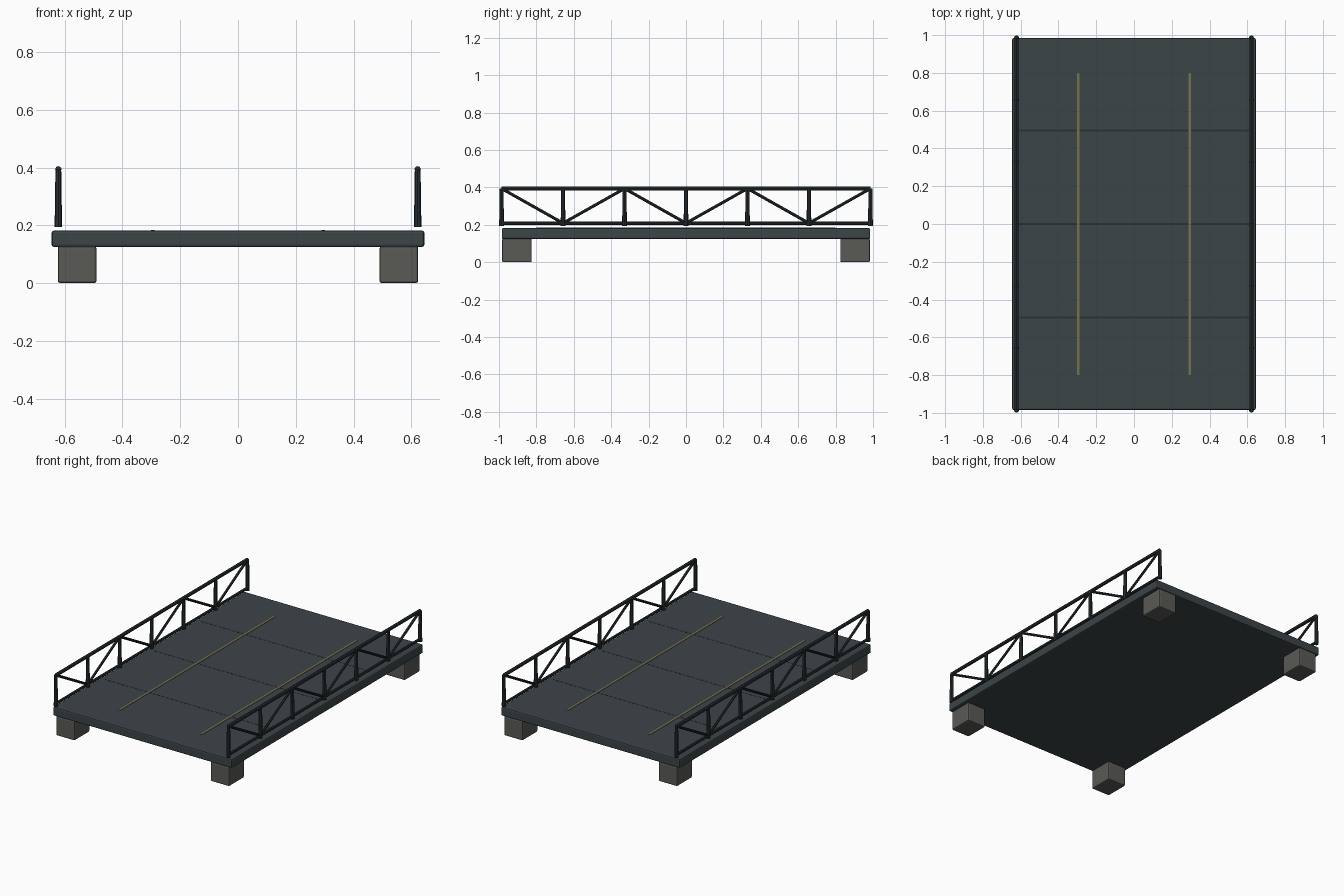
import bpy
from mathutils import Vector

if "Cube" in bpy.data.objects:
    bpy.data.objects.remove(bpy.data.objects["Cube"])


def material(name, rgb):
    m = bpy.data.materials.new(name)
    m.diffuse_color = (*rgb, 1)
    m.use_nodes = True
    m.node_tree.nodes["Principled BSDF"].inputs["Base Color"].default_value = m.diffuse_color
    return m


STEEL = material("deck_steel", (0.045, 0.058, 0.064))
DARK = material("dark_steel", (0.022, 0.03, 0.033))
CONCRETE = material("concrete", (0.1, 0.1, 0.09))
PAINT = material("faded_yellow", (0.19, 0.165, 0.08))


def box(name, centre, size, mat, bevel=0.0):
    bpy.ops.mesh.primitive_cube_add(size=1, location=centre)
    o = bpy.context.object
    o.name = name
    o.scale = size
    bpy.ops.object.transform_apply(location=False, rotation=False, scale=True)
    o.data.materials.append(mat)
    if bevel:
        b = o.modifiers.new("bevel", 'BEVEL')
        b.width = bevel
        b.segments = 2
    return o


def bar(name, a, b, r1, r2=None, mat=DARK):
    a, b = Vector(a), Vector(b)
    d = b - a
    bpy.ops.mesh.primitive_cone_add(vertices=8, radius1=r1, radius2=r2 or r1,
                                    depth=d.length, location=(a + b) / 2)
    o = bpy.context.object
    o.name = name
    o.rotation_euler = d.to_track_quat('Z', 'Y').to_euler()
    o.data.materials.append(mat)
    return o


# Deck slab
box("deck", (0, 0, 0.1565), (1.29, 1.97, 0.057), STEEL, 0.008)

# Panel seams across the deck
for y in (-0.495, 0, 0.495):
    box("panel_seam", (0, y, 0.184), (1.22, 0.008, 0.003), DARK)

LOW, HIGH, END, BAYS = 0.212, 0.397, 0.986, 6
for s in (-1, 1):
    # Painted lane line
    box("lane_line", (s * 0.295, 0, 0.185), (0.013, 1.6, 0.005), PAINT)

    # Corner piers
    for t in (-1, 1):
        box("pier", (s * 0.557, t * 0.904, 0.067), (0.134, 0.158, 0.128),
            CONCRETE, 0.008)

    # Truss railing: chords, tapered posts and zigzag diagonals
    x = s * 0.622
    bar("top_rail", (x, -END, HIGH), (x, END, HIGH), 0.011)
    bar("bottom_rail", (x, -END, LOW), (x, END, LOW), 0.009)
    ys = [-END + 2 * END * i / BAYS for i in range(BAYS + 1)]
    for y in ys:
        bar("post", (x, y, 0.197), (x, y, HIGH), 0.013, 0.010)
    for i in range(BAYS):
        z1, z2 = (HIGH, LOW) if i % 2 == 0 else (LOW, HIGH)
        bar("diagonal", (x, ys[i], z1), (x, ys[i + 1], z2), 0.008)

# Rest the piers on the ground
for o in bpy.data.objects:
    o.location.z -= 0.003
